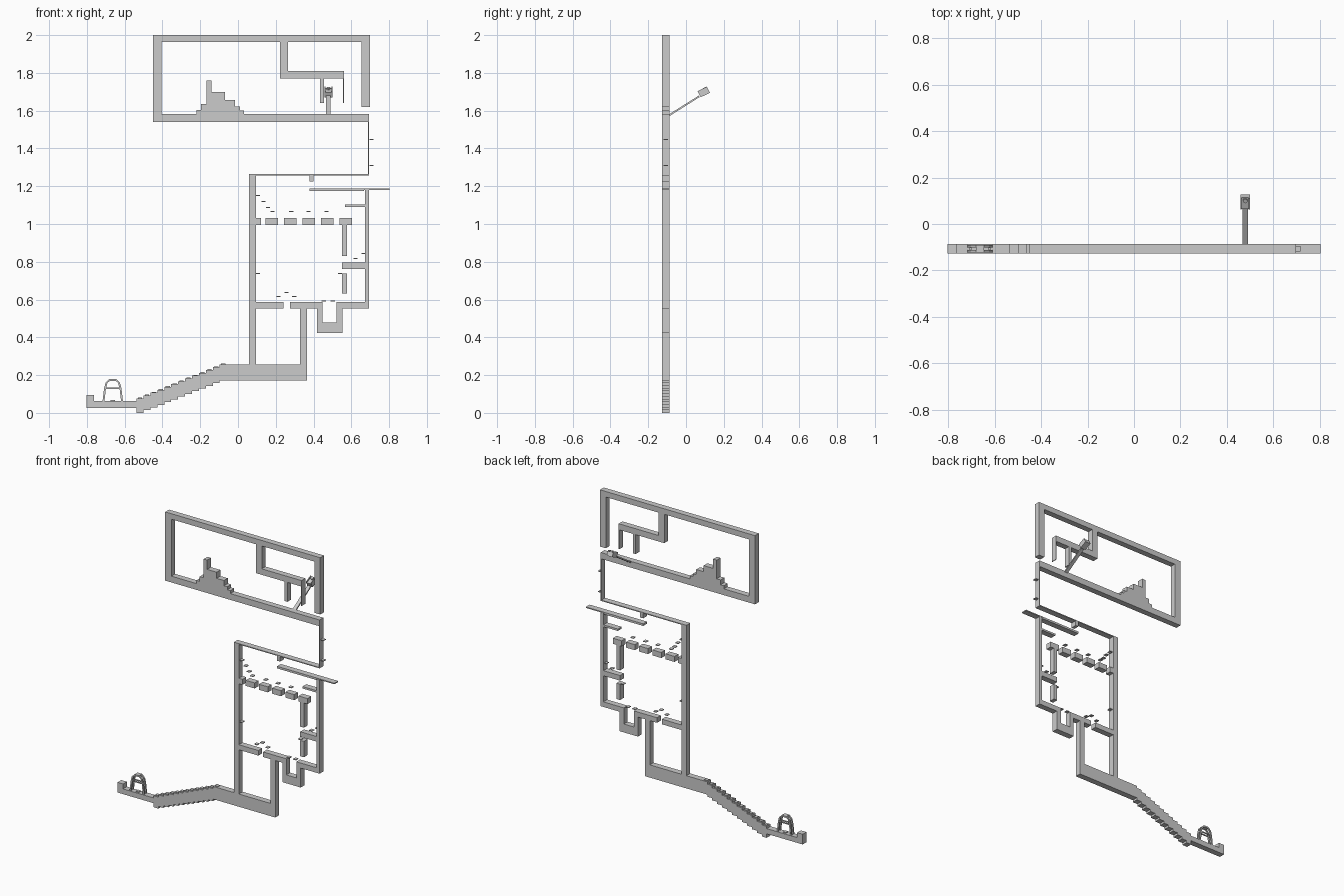
import bpy
import bmesh
import math
from mathutils import Matrix, Vector

default = bpy.data.objects.get("Cube")
if default:
    bpy.data.objects.remove(default, do_unlink=True)

FRONT, BACK = -0.127, -0.087
MIDDLE = (FRONT + BACK) / 2


def finish(name, bm):
    bmesh.ops.recalc_face_normals(bm, faces=bm.faces)
    mesh = bpy.data.meshes.new(name)
    bm.to_mesh(mesh)
    bm.free()
    obj = bpy.data.objects.new(name, mesh)
    bpy.context.collection.objects.link(obj)
    return obj


def slab(name, outline, front=FRONT, back=BACK):
    """Extrude an x-z outline through the depth of the level."""
    bm = bmesh.new()
    face = bm.faces.new([bm.verts.new((x, front, z)) for x, z in outline])
    extruded = bmesh.ops.extrude_face_region(bm, geom=[face])["geom"]
    moved = [v for v in extruded if isinstance(v, bmesh.types.BMVert)]
    bmesh.ops.translate(bm, verts=moved, vec=(0, back - front, 0))
    return finish(name, bm)


def block(name, left, right, bottom, top, front=FRONT, back=BACK):
    corners = [(left, bottom), (right, bottom), (right, top), (left, top)]
    return slab(name, corners, front, back)


def ledge(name, x, z):
    """Thin floating step, narrower than the walls."""
    half_width, half_depth, thickness = 0.011, 0.012, 0.005
    return block(name, x - half_width, x + half_width, z - thickness / 2,
                 z + thickness / 2, MIDDLE - half_depth, MIDDLE + half_depth)


def tilted_box(name, centre, size, angle):
    bm = bmesh.new()
    matrix = (Matrix.Translation(centre) @ Matrix.Rotation(angle, 4, 'X')
              @ Matrix.Diagonal((*size, 1)))
    bmesh.ops.create_cube(bm, size=1, matrix=matrix)
    return finish(name, bm)


# Upper room: open frame with the stepped mound cut into its floor line
slab("upper_room_frame", [
    (-.45, 1.54), (.693, 1.54), (.693, 1.582), (.033, 1.582),
    (.033, 1.602), (.01, 1.602), (.01, 1.622), (-.015, 1.622),
    (-.015, 1.657), (-.07, 1.657), (-.07, 1.698), (-.14, 1.698),
    (-.14, 1.76), (-.166, 1.76), (-.166, 1.635), (-.195, 1.635),
    (-.195, 1.603), (-.22, 1.603), (-.22, 1.582), (-.405, 1.582),
    (-.405, 1.963), (.222, 1.963), (.222, 1.77), (.434, 1.77),
    (.434, 1.64), (.455, 1.64), (.455, 1.77), (.555, 1.77),
    (.555, 1.64), (.56, 1.64), (.56, 1.81), (.265, 1.81),
    (.265, 1.963), (.655, 1.963), (.655, 1.62), (.698, 1.62),
    (.698, 2), (-.45, 2)])

# Thin corridor shell and main left wall, joined to the lower base and stairs
STEPS = 13
stair_left, stair_right = -.537, -.06
run = (stair_right - stair_left) / STEPS
lower_top, upper_top, upper_bottom = .062, .257, .172
rise = (upper_top - lower_top) / STEPS
treads = []
for i in range(STEPS):
    x, z = stair_left + i * run, lower_top + (i + 1) * rise
    treads += [(x, z), (x + run, z)]
underside = []
drop = upper_bottom / (STEPS - 1)
for i in range(STEPS):
    x, z = stair_left + i * run, i * drop
    underside += [(x, z), (x + run, z)]

slab("stairs_and_walls", [
    (-.803, .027), (stair_left, .027)] + underside + [
    (.365, upper_bottom), (.365, .553), (.417, .553), (.417, .423),
    (.553, .423), (.553, .553), (.693, .553), (.693, 1.18),
    (.672, 1.18), (.672, 1.103), (.566, 1.103), (.566, 1.09),
    (.672, 1.09), (.672, .796), (.55, .796), (.55, .762),
    (.672, .762), (.672, .587), (.521, .587), (.521, .479),
    (.447, .479), (.447, .587), (.275, .587), (.275, .553),
    (.328, .553), (.328, upper_top), (.095, upper_top), (.095, .553),
    (.24, .553), (.24, .587), (.095, .587), (.095, .995),
    (.122, .995), (.122, 1.032), (.095, 1.032), (.095, 1.258),
    (.378, 1.258), (.378, 1.225), (.4, 1.225), (.4, 1.258),
    (.693, 1.258), (.693, 1.54), (.688, 1.54), (.688, 1.264),
    (.058, 1.264), (.058, upper_top)] + treads[::-1] + [
    (stair_left, lower_top), (-.762, lower_top), (-.762, .095),
    (-.803, .095)])

for i in range(STEPS):
    ledge(f"stair_tread_{i}", stair_left + (i + .5) * run,
          lower_top + (i + 1) * rise + .002)

# Row of hanging blocks and the pillars below
for i in range(5):
    left = .146 + i * .0978
    block(f"row_block_{i}", left, left + .066, .995, 1.032)
block("upper_pillar", .55, .577, .83, .995)
block("lower_pillar", .55, .577, .632, .738)

# Long thin roof plank
block("roof_plank", .378, .803, 1.181, 1.188)
block("roof_plank_batten", .378, .668, 1.174, 1.181)

# Floating steps
LEDGES = [
    (.105, 1.15), (.135, 1.12), (.158, 1.088), (.183, 1.066),
    (.282, 1.066), (.373, 1.066), (.468, 1.066), (.105, .738),
    (.54, .738), (.215, .617), (.257, .638), (.298, .617),
    (.622, .818), (.665, .844), (.454, .593), (.502, .593),
    (.707, 1.447), (.707, 1.31)]
for i, (x, z) in enumerate(LEDGES):
    ledge(f"floating_step_{i}", x, z)

# Arch at the bottom landing: two bowed frames tied by rungs
arch_x, arch_half, arch_top, bar = -.663, .054, .18, .01
right_side = [(arch_half, lower_top), (.046, .13), (.038, .16), (.018, arch_top)]
inner_side = [(x - bar, z) for x, z in right_side[:-1]] + [(.014, arch_top - bar)]
outer = right_side + [(-x, z) for x, z in reversed(right_side)]
inner = inner_side + [(-x, z) for x, z in reversed(inner_side)]
arch_outline = [(arch_x + x, z) for x, z in outer + inner[::-1]]
slab("arch_front", arch_outline, FRONT + .004, FRONT + .014)
slab("arch_back", arch_outline, BACK - .014, BACK - .004)
block("arch_top_rung", arch_x - .016, arch_x + .016, arch_top - bar, arch_top,
      FRONT + .014, BACK - .014)
for side in (-1, 1):
    x = arch_x + side * .041
    block("arch_side_rung", x - .005, x + .005, .125, .135,
          FRONT + .014, BACK - .014)
for y in (FRONT + .006, BACK - .012):
    block("arch_crossbar", arch_x - .037, arch_x + .037, .127, .134, y, y + .006)
ledge("arch_floor_plate", arch_x, lower_top + .004)

# Leaning post with a small tilted head behind the upper room
start, end = Vector((.479, BACK, 1.577)), Vector((.479, .07, 1.676))
direction = end - start
tilt = math.atan2(direction.z, direction.y)
tilted_box("leaning_post", (start + end) / 2, (.024, direction.length, .009), tilt)

head_tilt = math.radians(26)
head = Matrix.Translation((.479, .094, 1.699)) @ Matrix.Rotation(head_tilt, 4, 'X')
tilted_box("head_body", head @ Vector((0, 0, -.004)), (.03, .054, .028), head_tilt)
for side in (-1, 1):
    tilted_box("head_cheek", head @ Vector((side * .0175, 0, 0)),
               (.005, .054, .036), head_tilt)
bm = bmesh.new()
bmesh.ops.create_cone(bm, cap_ends=True, segments=8, radius1=.01, radius2=.01,
                      depth=.012, matrix=head @ Matrix.Translation((0, .014, .013)))
finish("head_knob", bm)
